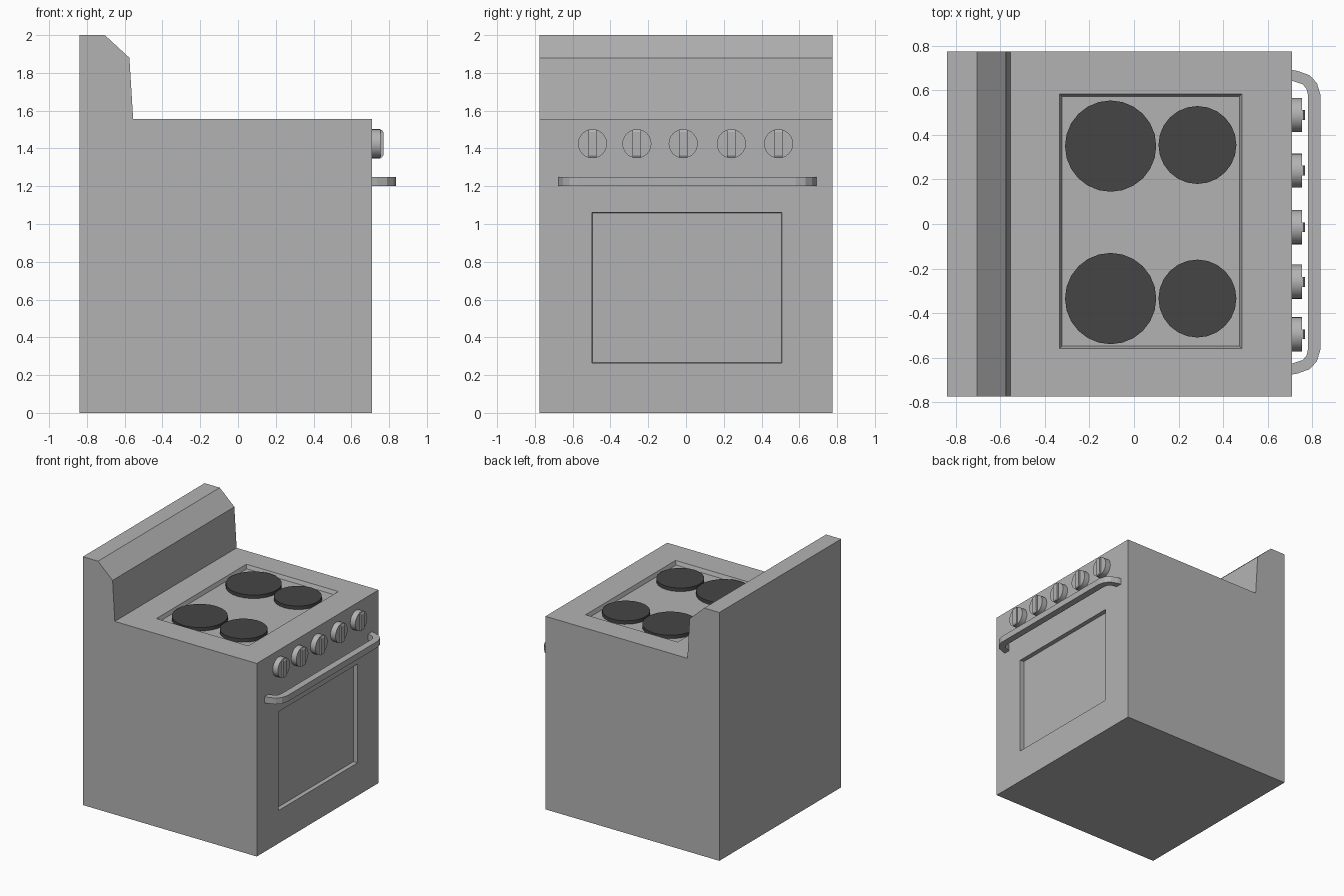
import bpy, bmesh, math
from mathutils import Vector, Matrix

cube = bpy.data.objects.get("Cube")
if cube:
    bpy.data.objects.remove(cube, do_unlink=True)


def material(name, value):
    m = bpy.data.materials.new(name)
    m.use_nodes = True
    colour = (value, value, value, 1)
    m.diffuse_color = colour
    m.node_tree.nodes["Principled BSDF"].inputs["Base Color"].default_value = colour
    return m


steel = material("grey enamel", 0.45)
black = material("dark hotplate", 0.06)


def finish(bm, name, mat, smooth=False):
    bmesh.ops.recalc_face_normals(bm, faces=bm.faces)
    mesh = bpy.data.meshes.new(name)
    bm.to_mesh(mesh)
    bm.free()
    mesh.materials.append(mat)
    obj = bpy.data.objects.new(name, mesh)
    bpy.context.collection.objects.link(obj)
    if smooth:
        bpy.ops.object.select_all(action='DESELECT')
        obj.select_set(True)
        bpy.context.view_layer.objects.active = obj
        bpy.ops.object.shade_smooth_by_angle(angle=math.radians(35))
    return obj


def prism(points, offset):
    """Extrude a closed outline along an offset vector."""
    bm = bmesh.new()
    face = bm.faces.new([bm.verts.new(p) for p in points])
    out = bmesh.ops.extrude_face_region(bm, geom=[face], use_keep_orig=True)
    moved = [v for v in out["geom"] if isinstance(v, bmesh.types.BMVert)]
    bmesh.ops.translate(bm, verts=moved, vec=offset)
    bmesh.ops.recalc_face_normals(bm, faces=bm.faces)
    return bm


def recess(bm, face, axes, low, high, slope, depth):
    """Sink a rectangular panel into a face, with sloped or upright walls."""
    bmesh.ops.inset_individual(bm, faces=[face], thickness=0.1)
    centre = face.calc_center_median()
    for v in face.verts:
        for axis, a, b in zip(axes, low, high):
            v.co[axis] = a if v.co[axis] < centre[axis] else b
    bm.normal_update()
    normal = face.normal.copy()
    bmesh.ops.inset_individual(bm, faces=[face], thickness=slope)
    for v in face.verts:
        v.co -= normal * depth


# Cabinet with backsplash, sunken cooktop and oven window
W = 0.775
side = [(-0.84, 0), (0.71, 0), (0.71, 1.555), (-0.555, 1.555),
        (-0.575, 1.88), (-0.705, 2), (-0.84, 2)]
bm = prism([(x, -W, z) for x, z in side], (0, 2 * W, 0))
bm.faces.ensure_lookup_table()
cooktop = next(f for f in bm.faces if f.normal.z > 0.9 and f.calc_center_median().z < 1.6)
door = next(f for f in bm.faces if f.normal.x > 0.99 and f.calc_center_median().x > 0.7)
recess(bm, cooktop, (0, 1), (-0.335, -0.56), (0.485, 0.585), 0.016, 0.03)
recess(bm, door, (1, 2), (-0.497, 0.265), (0.507, 1.06), 0.001, 0.035)
finish(bm, "cabinet", steel)

# Hotplates
for i, (x, y, r) in enumerate([(-0.105, 0.35, 0.205), (-0.105, -0.335, 0.205),
                               (0.285, 0.355, 0.175), (0.285, -0.335, 0.175)]):
    bm = bmesh.new()
    bmesh.ops.create_cone(bm, cap_ends=True, segments=24, radius1=r, radius2=r,
                          depth=0.028, matrix=Matrix.Translation((x, y, 1.539)))
    finish(bm, f"hotplate_{i + 1}", black, True)

# Control knobs: round base with an upright grip
for i, y in enumerate((-0.495, -0.26, -0.015, 0.24, 0.49)):
    bm = bmesh.new()
    turn = Matrix.Translation((0.7325, y, 1.425)) @ Matrix.Rotation(math.pi / 2, 4, 'Y')
    bmesh.ops.create_cone(bm, cap_ends=True, segments=24, radius1=0.077,
                          radius2=0.077, depth=0.045, matrix=turn)
    finish(bm, f"knob_{i + 1}", steel, True)
    grip = [(0.74, -0.073), (0.762, -0.073), (0.769, -0.062),
            (0.769, 0.062), (0.762, 0.073), (0.74, 0.073)]
    bm = prism([(x, y - 0.022, 1.425 + z) for x, z in grip], (0, 0.044, 0))
    finish(bm, f"knob_grip_{i + 1}", steel)

# Door handle: flat bar bent towards the door at both ends
outer = [(0.705, 0.685), (0.735, 0.68), (0.79, 0.66), (0.822, 0.625), (0.837, 0.575)]
inner = [(0.782, 0.57), (0.775, 0.6), (0.757, 0.62), (0.705, 0.637)]
half = outer + inner
loop = outer + [(x, -y) for x, y in reversed(outer)]
loop += [(x, -y) for x, y in reversed(inner)] + inner
bm = prism([(x, y + 0.008, 1.2) for x, y in loop], (0, 0, 0.05))
finish(bm, "door_handle", steel)
